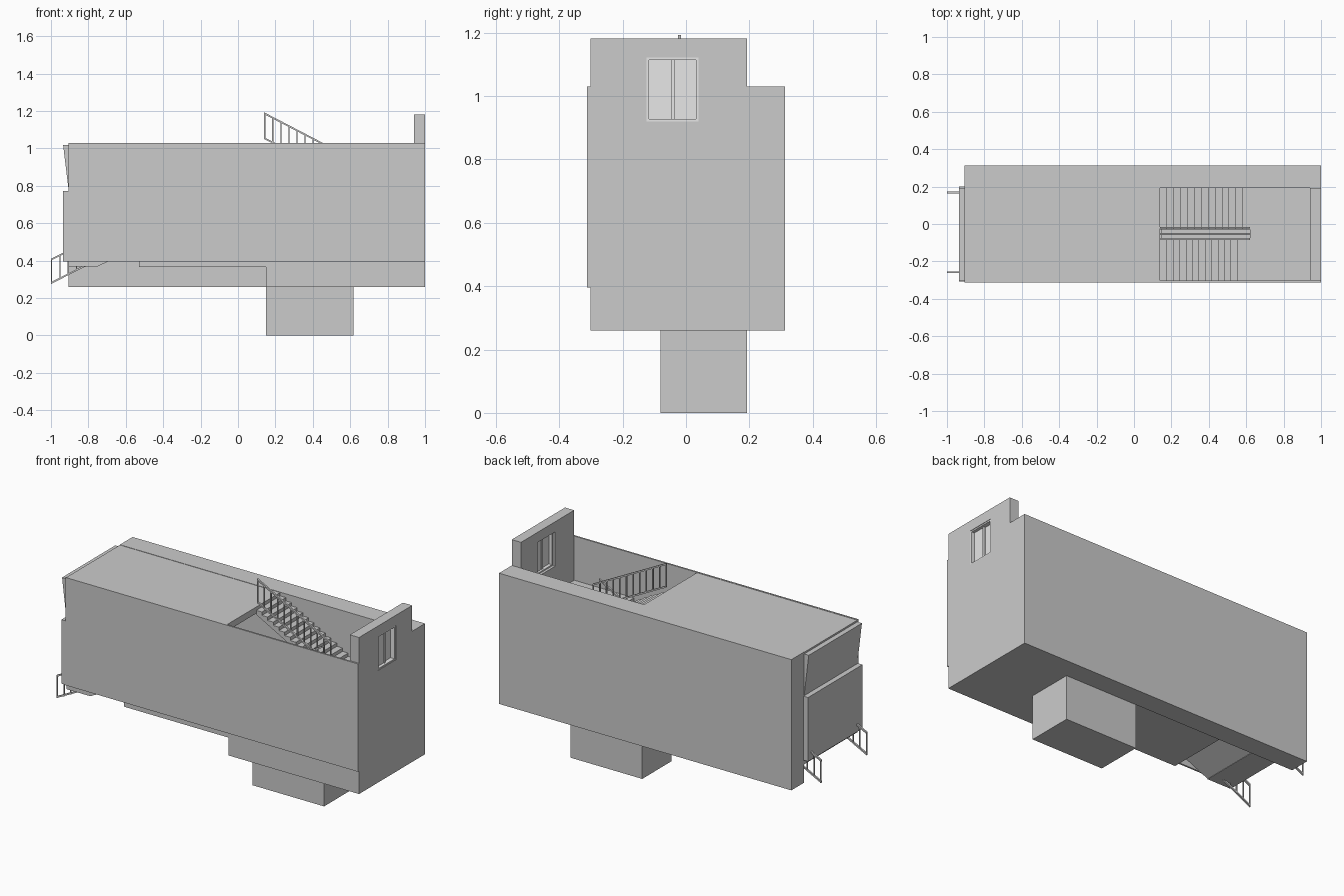
import bpy, bmesh, math

if "Cube" in bpy.data.objects:
    bpy.data.objects.remove(bpy.data.objects["Cube"])


def material(name, v):
    m = bpy.data.materials.new(name)
    m.diffuse_color = (v, v, v, 1)
    m.use_nodes = True
    m.node_tree.nodes["Principled BSDF"].inputs["Base Color"].default_value = m.diffuse_color
    return m


GREY = material("concrete_grey", 0.6)
LIGHT = material("window_light_grey", 0.8)


def finish(name, bm, mat):
    bmesh.ops.recalc_face_normals(bm, faces=bm.faces)
    me = bpy.data.meshes.new(name)
    bm.to_mesh(me)
    bm.free()
    me.materials.append(mat)
    ob = bpy.data.objects.new(name, me)
    bpy.context.collection.objects.link(ob)
    return ob


def add_prism(bm, pts, y0, y1):
    """Extrude an x-z outline from y0 to y1."""
    f = bm.faces.new([bm.verts.new((x, y0, z)) for x, z in pts])
    ext = bmesh.ops.extrude_face_region(bm, geom=[f])
    verts = [g for g in ext["geom"] if isinstance(g, bmesh.types.BMVert)]
    bmesh.ops.translate(bm, verts=verts, vec=(0, y1 - y0, 0))


def add_box(bm, x, y, z):
    add_prism(bm, [(x[0], z[0]), (x[1], z[0]), (x[1], z[1]), (x[0], z[1])], *y)


def boxes(name, items, mat=GREY):
    bm = bmesh.new()
    for it in items:
        add_box(bm, *it)
    return finish(name, bm, mat)


def prism(name, pts, y0, y1, mat=GREY):
    bm = bmesh.new()
    add_prism(bm, pts, y0, y1)
    return finish(name, bm, mat)


def flight(name, xa, za, xb, zb, y0, y1, n, t=0.045):
    """Stepped flight between two levels with a sloping underside."""
    pts, z = [(xa, za - t)], za
    for i in range(n):
        x = xa + (xb - xa) * i / n
        z = za + (zb - za) * (i + 1) / n
        pts += [(x, z), (xa + (xb - xa) * (i + 1) / n, z)]
    pts.append((xb, zb - t))
    prism(name, pts, y0, y1)


def railing(name, xa, za, xb, zb, y, h, n, low=0.0):
    """Sloping handrail and bottom rail joined by upright bars."""
    w = 0.005
    bm = bmesh.new()
    for dz in (low, h - 0.01):
        add_prism(bm, [(xa, za + dz), (xb, zb + dz),
                       (xb, zb + dz + 0.01), (xa, za + dz + 0.01)], y - w, y + w)
    for i in range(n):
        k = i / (n - 1)
        x = xa + 0.003 + (xb - xa - 0.006) * k
        z = za + (zb - za) * k
        add_box(bm, (x - 0.003, x + 0.003), (y - 0.003, y + 0.003),
                (z + low, z + h - 0.005))
    finish(name, bm, GREY)


YF, YB = -0.302, 0.193          # inner room width

# outer walls
boxes("front_wall", [((-0.905, 1), (-0.312, YF), (0.395, 1.03))])
boxes("back_wall", [((-0.905, 1), (YB, 0.312), (0.26, 1.03))])

# end wall built around the window hole
WY, WZ = (-0.125, 0.04), (0.92, 1.122)
X = (0.94, 1.0)
boxes("end_wall", [
    (X, (YF, YB), (0.26, WZ[0])),
    (X, (YF, WY[0]), (WZ[0], 1.182)),
    (X, (WY[1], YB), (WZ[0], 1.182)),
    (X, WY, (WZ[1], 1.182)),
])

# window: frame, two sliding sashes and panes
f = 0.008
boxes("window_frame", [
    ((0.955, 0.997), (WY[0], WY[0] + f), WZ),
    ((0.955, 0.997), (WY[1] - f, WY[1]), WZ),
    ((0.955, 0.997), WY, (WZ[0], WZ[0] + f)),
    ((0.955, 0.997), WY, (WZ[1] - f, WZ[1])),
    ((0.965, 0.985), (-0.046, -0.034), WZ),
], LIGHT)
boxes("window_panes", [
    ((0.975, 0.979), (WY[0], -0.04), WZ),
    ((0.968, 0.972), (-0.04, WY[1]), WZ),
], LIGHT)

# floors and landings
boxes("upper_floor", [((-0.905, 0.14), (YF, YB), (0.99, 1.028))])
boxes("lower_floor", [((-0.53, 0.15), (YF, YB), (0.365, 0.50))])
boxes("middle_landing", [
    ((0.62, 0.94), (YF, YB), (0.73, 0.77)),
    ((0.585, 0.62), (YF, -0.08), (0.73, 0.77)),
])
boxes("base_block", [((0.15, 0.94), (YF, YB), (0.26, 0.365)),
                     ((0.15, 0.94), (YF, YF + 0.01), (0.365, 0.41))])
boxes("lower_pit", [((0.15, 0.617), (-0.08, YB), (0.0, 0.26))])
boxes("entry_slab", [((-0.905, -0.75), (YF, YB), (0.368, 0.40))])

# left end: lower panel and outward leaning upper panel
boxes("left_panel", [((-0.935, -0.905), (-0.308, 0.2), (0.395, 0.772))])
prism("leaning_panel", [(-0.905, 0.772), (-0.905, 1.018), (-0.935, 1.018)], YF, YB)

# stairs
flight("upper_stairs", 0.14, 1.028, 0.62, 0.77, -0.03, YB, 13)
flight("lower_stairs", 0.14, 0.50, 0.585, 0.77, YF, -0.085, 13)
flight("entry_stairs", -0.75, 0.40, -0.53, 0.50, YF, YB, 6, 0.03)

# railings
railing("upper_railing", 0.14, 1.03, 0.62, 0.78, -0.02, 0.163, 12, 0.02)
railing("lower_railing", 0.14, 0.52, 0.62, 0.79, -0.08, 0.16, 12, 0.02)
railing("middle_railing", 0.14, 0.52, 0.62, 0.27, -0.053, 0.16, 12, 0.02)
for side, y in (("back", 0.168), ("front", -0.258)):
    railing("entry_railing_" + side, -1.0, 0.275, -0.55, 0.505, y, 0.135, 11)
